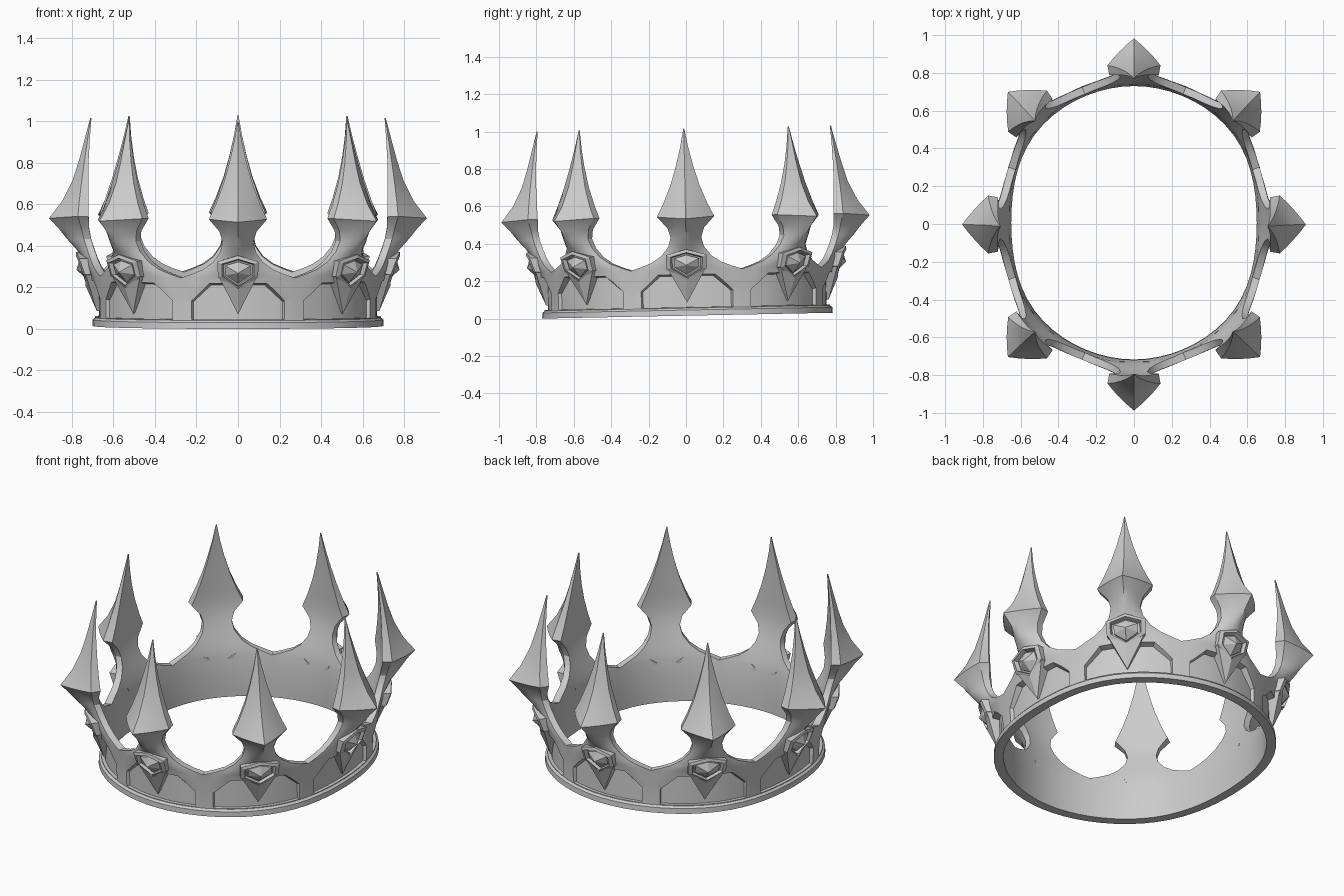
import bpy, bmesh, math

if "Cube" in bpy.data.objects:
    bpy.data.objects.remove(bpy.data.objects["Cube"])

FULL = math.pi / 8          # half of one of the eight repeats
grey = bpy.data.materials.new("light grey metal")
grey.diffuse_color = (0.6, 0.6, 0.6, 1)
grey.use_nodes = True
grey.node_tree.nodes["Principled BSDF"].inputs["Base Color"].default_value = grey.diffuse_color


def place(t, z, off):
    """Angle, height and outward offset on the slightly tilted oval."""
    s, c = math.sin(t), math.cos(t)
    d = math.sin(2 * t) ** 2
    x = 0.68 * s * (1 + 0.05 * d) + off * s
    y = -0.755 * c * (1 + 0.01 * d) - off * c
    return (x, y + 0.008 - 0.02 * z, z + 0.02 * y + 0.0155)


def finish(bm, name, angle=30):
    bmesh.ops.remove_doubles(bm, verts=bm.verts, dist=0.0004)
    bmesh.ops.recalc_face_normals(bm, faces=bm.faces)
    me = bpy.data.meshes.new(name)
    bm.to_mesh(me)
    bm.free()
    ob = bpy.data.objects.new(name, me)
    bpy.context.collection.objects.link(ob)
    me.materials.append(grey)
    bpy.ops.object.select_all(action='DESELECT')
    ob.select_set(True)
    bpy.context.view_layer.objects.active = ob
    if angle:
        bpy.ops.object.shade_smooth_by_angle(angle=math.radians(angle))
    return ob


# Rows: height, half angle, outer edge offset, outer middle offset, inner offset
ROWS = [
    (0.000, FULL, 0.022, 0.022, -0.030),
    (0.030, FULL, 0.020, 0.020, -0.030),
    (0.040, FULL, 0.008, 0.008, -0.030),
    (0.140, FULL, 0.010, 0.010, -0.030),
    (0.245, FULL, 0.022, 0.032, -0.018),
    (0.262, 0.320, 0.024, 0.040, -0.015),
    (0.285, 0.240, 0.028, 0.050, -0.010),
    (0.320, 0.170, 0.036, 0.066, 0.000),
    (0.370, 0.118, 0.050, 0.100, 0.015),
    (0.420, 0.100, 0.065, 0.145, 0.030),
    (0.470, 0.118, 0.078, 0.185, 0.040),
    (0.530, 0.180, 0.100, 0.230, 0.047),
    (0.600, 0.140, 0.090, 0.167, 0.045),
    (0.700, 0.093, 0.075, 0.117, 0.043),
    (0.800, 0.057, 0.060, 0.085, 0.040),
    (0.900, 0.027, 0.045, 0.058, 0.034),
    (1.000, 0.003, 0.030, 0.032, 0.026),
]
N = 8

# Band with eight flared spikes, as one closed wall
bm = bmesh.new()
for k in range(8):
    t0 = k * math.pi / 4
    outer, inner = [], []
    for z, w, edge, mid, ins in ROWS:
        p = 1.0 if z > 0.45 else 1.7
        fr = [2 * j / N - 1 for j in range(N + 1)]
        dip = 0.012 if z == 0.53 else 0      # ridge corner sits a little lower
        outer.append([bm.verts.new(place(t0 + f * w, z - dip * (1 - abs(f)),
                      edge + (mid - edge) * (1 - abs(f) ** p))) for f in fr])
        inner.append([bm.verts.new(place(t0 + f * w, z, ins)) for f in fr])
    for i in range(len(ROWS) - 1):
        for g in (outer, inner):
            for j in range(N):
                bm.faces.new((g[i][j], g[i][j + 1], g[i + 1][j + 1], g[i + 1][j]))
        if ROWS[i + 1][1] < FULL:
            for j in (0, N):
                bm.faces.new((outer[i][j], inner[i][j], inner[i + 1][j], outer[i + 1][j]))
    for i in (0, -1):
        for j in range(N):
            bm.faces.new((outer[i][j], outer[i][j + 1], inner[i][j + 1], inner[i][j]))
crown = finish(bm, "crown_band", 0)

# Recessed arched panels, cut from the band
COLS = [(-0.32, 0.13), (-0.19, 0.212), (-0.1, 0.212), (0, 0.212),
        (0.1, 0.212), (0.19, 0.212), (0.32, 0.13)]
bm = bmesh.new()
for k in range(8):
    t0 = k * math.pi / 4
    layers = []
    for off, grow in ((-0.010, 0.0), (0.07, 0.035)):
        lay = []
        for u, top in COLS:
            uu = u * (1 + grow * 2)
            lay.append([bm.verts.new(place(t0 + uu, z, off))
                        for z in (0.045 - grow * 0.1, top + grow * 0.5)])
        layers.append(lay)
    a, b = layers
    for j in range(len(COLS) - 1):
        for g in (a, b):
            bm.faces.new((g[j][0], g[j + 1][0], g[j + 1][1], g[j][1]))
        for s in (0, 1):
            bm.faces.new((a[j][s], a[j + 1][s], b[j + 1][s], b[j][s]))
    for j in (0, -1):
        bm.faces.new((a[j][0], a[j][1], b[j][1], b[j][0]))
cutter = finish(bm, "panel_cutter", 0)
cutter.hide_render = True
cutter.hide_set(True)
mod = crown.modifiers.new("panels", 'BOOLEAN')
mod.operation = 'DIFFERENCE'
mod.solver = 'EXACT'
mod.object = cutter
bpy.context.view_layer.objects.active = crown
crown.select_set(True)
bpy.ops.object.modifier_apply(modifier="panels")
bpy.data.objects.remove(cutter)
bpy.ops.object.shade_smooth_by_angle(angle=math.radians(30))

# Gem settings: hexagonal frame, faceted gem and pointed pendant
HEX = [(0, 0.355), (0.13, 0.325), (0.13, 0.25), (0, 0.185), (-0.13, 0.25), (-0.13, 0.325)]
CZ = 0.275
bm_f, bm_g, bm_p = bmesh.new(), bmesh.new(), bmesh.new()
for k in range(8):
    t0 = k * math.pi / 4

    def ring(bm, scale, lift):
        vs = []
        for u, z in HEX:
            zz = CZ + (z - CZ) * scale
            vs.append(bm.verts.new(place(t0 + u * scale, zz, 0.036 + 0.36 * (zz - 0.19) + lift)))
        return vs

    def bridge(bm, rings):
        for a, b in zip(rings, rings[1:]):
            for j in range(6):
                bm.faces.new((a[j], a[j - 1], b[j - 1], b[j]))

    rings = [ring(bm_f, 1.0, -0.05), ring(bm_f, 1.0, 0.004),
             ring(bm_f, 0.78, 0.012), ring(bm_f, 0.72, -0.012)]
    bridge(bm_f, rings)
    bm_f.faces.new(rings[-1])
    bm_f.faces.new(rings[0])

    base, girdle = ring(bm_g, 0.62, -0.02), ring(bm_g, 0.62, -0.002)
    bridge(bm_g, [base, girdle])
    bm_g.faces.new(base)
    tip = bm_g.verts.new(place(t0, CZ - 0.005, 0.098))
    for j in range(6):
        bm_g.faces.new((girdle[j], girdle[j - 1], tip))

    front = [bm_p.verts.new(place(t0 + u, z, o)) for u, z, o in
             ((-0.125, 0.252, 0.058), (0, 0.07, 0.0), (0.125, 0.252, 0.058), (0, 0.195, 0.055))]
    back = [bm_p.verts.new(place(t0 + u, z, -0.02)) for u, z in
            ((-0.125, 0.252), (0, 0.07), (0.125, 0.252), (0, 0.195))]
    for f in ((0, 1, 3), (1, 2, 3)):
        bm_p.faces.new([front[i] for i in f])
        bm_p.faces.new([back[i] for i in f])
    for j in range(4):
        bm_p.faces.new((front[j], front[j - 1], back[j - 1], back[j]))
finish(bm_f, "gem_frames", 15)
finish(bm_g, "gems", 10)
finish(bm_p, "pendants", 10)
